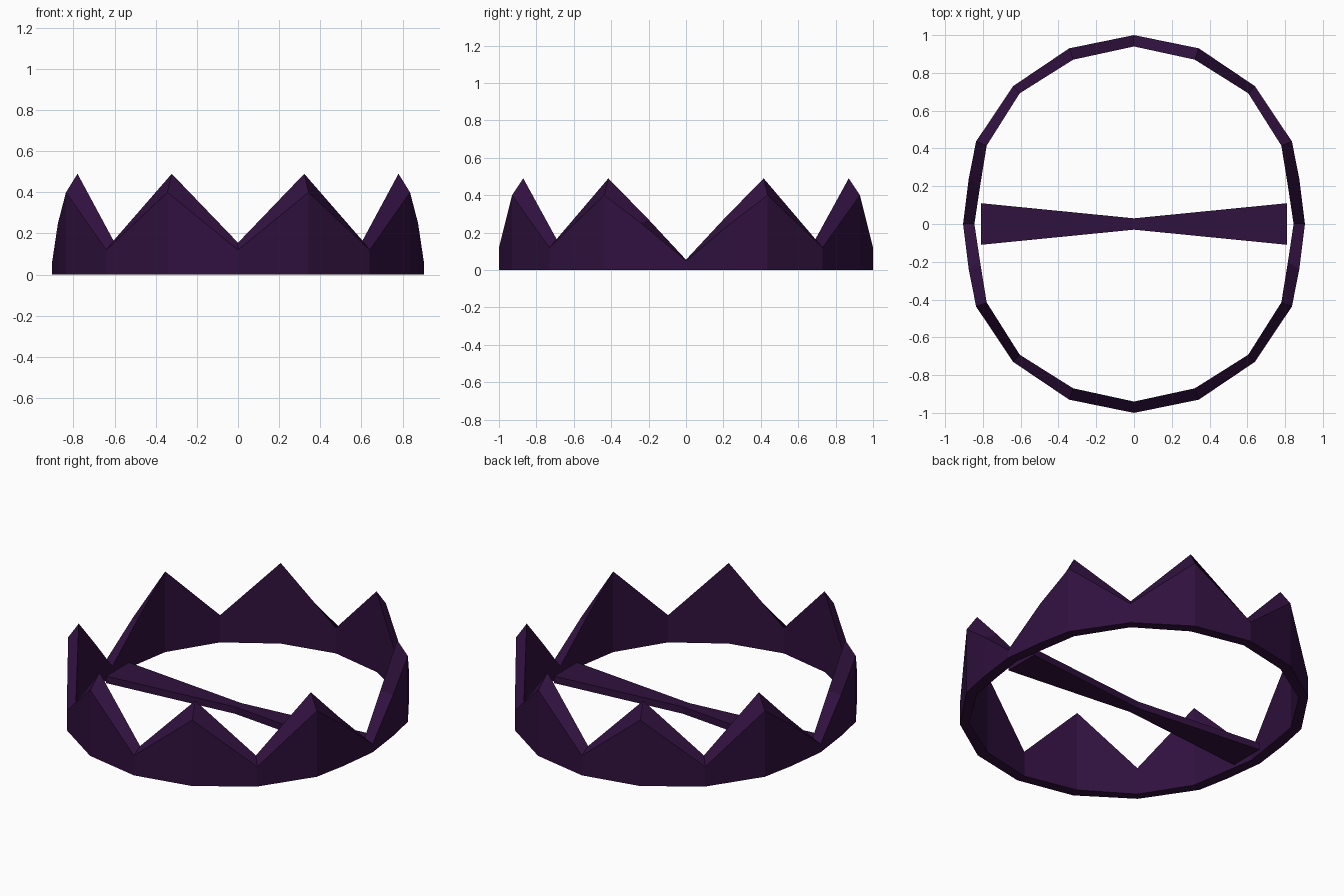
import bpy
import bmesh

if "Cube" in bpy.data.objects:
    bpy.data.objects.remove(bpy.data.objects["Cube"])

purple = bpy.data.materials.new("dark purple")
purple.diffuse_color = (0.030, 0.0055, 0.049, 1)
purple.use_nodes = True
purple.node_tree.nodes["Principled BSDF"].inputs["Base Color"].default_value = purple.diffuse_color


def make_object(name, bm):
    bmesh.ops.recalc_face_normals(bm, faces=bm.faces)
    mesh = bpy.data.meshes.new(name)
    bm.to_mesh(mesh)
    bm.free()
    mesh.materials.append(purple)
    obj = bpy.data.objects.new(name, mesh)
    bpy.context.collection.objects.link(obj)
    return obj


# Quarter of the jaw ring: (outer x, outer y, outer top, inner x, inner y, inner top)
quarter = [
    (0.000, 1.000, 0.12, 0.000, 0.940, 0.155),
    (0.343, 0.930, 0.40, 0.322, 0.870, 0.490),
    (0.640, 0.730, 0.12, 0.605, 0.692, 0.165),
    (0.836, 0.437, 0.40, 0.780, 0.415, 0.490),
    (0.875, 0.240, 0.25, 0.815, 0.200, 0.270),
    (0.905, 0.000, 0.05, 0.845, 0.000, 0.055),
]


def flip(points, sx, sy):
    return [(sx * a, sy * b, c, sx * d, sy * e, f) for a, b, c, d, e, f in points]


# Walk the full loop by mirroring the quarter
loop = quarter[:-1]
loop += flip(quarter, 1, -1)[:0:-1]
loop += flip(quarter, -1, -1)[:-1]
loop += flip(quarter, -1, 1)[:0:-1]

# Toothed ring: each section has outer bottom, outer top, inner top, inner bottom
bm = bmesh.new()
sections = []
for ox, oy, oz, ix, iy, iz in loop:
    sections.append([bm.verts.new(p) for p in
                     ((ox, oy, 0), (ox, oy, oz), (ix, iy, iz), (ix, iy, 0))])
for i, a in enumerate(sections):
    b = sections[(i + 1) % len(sections)]
    for k in range(4):
        n = (k + 1) % 4
        bm.faces.new((a[k], b[k], b[n], a[n]))
make_object("toothed_ring", bm)

# Cross bar: flat bow-tie strip, narrow in the middle
bm = bmesh.new()
outline = [(-0.81, -0.11), (0, -0.03), (0.81, -0.11),
           (0.81, 0.11), (0, 0.03), (-0.81, 0.11)]
low = [bm.verts.new((x, y, 0.004)) for x, y in outline]
high = [bm.verts.new((x, y, 0.046)) for x, y in outline]
for ring in (low, high):
    bm.faces.new((ring[0], ring[1], ring[4], ring[5]))
    bm.faces.new((ring[1], ring[2], ring[3], ring[4]))
for i in range(6):
    n = (i + 1) % 6
    bm.faces.new((low[i], low[n], high[n], high[i]))
make_object("cross_bar", bm)
